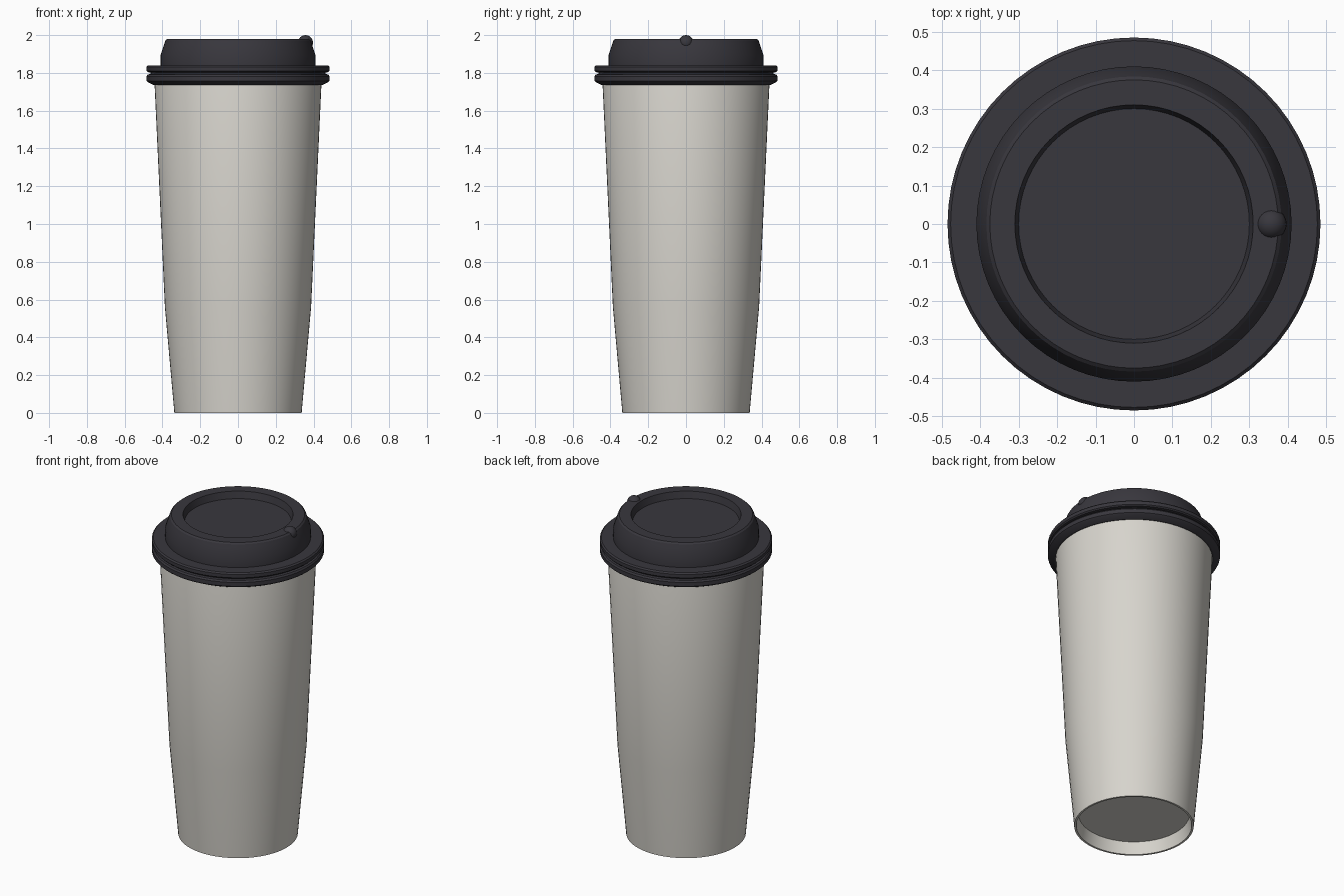
import bpy, bmesh, math

if "Cube" in bpy.data.objects:
    bpy.data.objects.remove(bpy.data.objects["Cube"])

SEGMENTS = 64


def material(name, color):
    m = bpy.data.materials.new(name)
    m.diffuse_color = (*color, 1)
    m.use_nodes = True
    m.node_tree.nodes["Principled BSDF"].inputs["Base Color"].default_value = m.diffuse_color
    return m


def lathe(name, profile, mat, angle=25):
    """Spin an (r, z) profile round the z axis; r = 0 makes a closing pole."""
    bm = bmesh.new()
    verts = [bm.verts.new((r, 0, z)) for r, z in profile]
    edges = [bm.edges.new(pair) for pair in zip(verts, verts[1:])]
    bmesh.ops.spin(bm, geom=verts + edges, cent=(0, 0, 0), axis=(0, 0, 1),
                   angle=math.tau, steps=SEGMENTS, use_duplicate=False)
    bmesh.ops.remove_doubles(bm, verts=bm.verts, dist=1e-5)
    bmesh.ops.recalc_face_normals(bm, faces=bm.faces)
    mesh = bpy.data.meshes.new(name)
    bm.to_mesh(mesh)
    bm.free()
    mesh.materials.append(mat)
    obj = bpy.data.objects.new(name, mesh)
    bpy.context.collection.objects.link(obj)
    smooth(obj, angle)
    return obj


def smooth(obj, angle):
    bpy.ops.object.select_all(action='DESELECT')
    obj.select_set(True)
    bpy.context.view_layer.objects.active = obj
    bpy.ops.object.shade_smooth_by_angle(angle=math.radians(angle))


paper = material("warm_white_paper", (0.68, 0.66, 0.61))
plastic = material("charcoal_plastic", (0.040, 0.038, 0.047))

# Paper cup with a recessed base
lathe("cup_body", [
    (0, 0.075), (0.312, 0.075), (0.325, 0.0), (0.337, 0.0),
    (0.387, 0.56), (0.442, 1.745), (0.43, 1.79), (0, 1.79),
], paper)

# Lid: two stacked clamping rings, raised dome and sunken drinking surface
lathe("lid", [
    (0, 1.75), (0.425, 1.75), (0.43, 1.737), (0.45, 1.737),
    (0.479, 1.752), (0.485, 1.758), (0.485, 1.782), (0.478, 1.792),
    (0.462, 1.794), (0.462, 1.802),
    (0.478, 1.804), (0.485, 1.811), (0.485, 1.832), (0.477, 1.840),
    (0.410, 1.840), (0.410, 1.895), (0.390, 1.955), (0.384, 1.972),
    (0.375, 1.980), (0.310, 1.980), (0.300, 1.938), (0, 1.938),
], plastic)

# Small round stopper on the lid's edge
bpy.ops.mesh.primitive_uv_sphere_add(segments=24, ring_count=12, radius=0.04,
                                     location=(0.357, 0, 1.96))
stopper = bpy.context.object
stopper.name = "lid_stopper"
stopper.data.materials.append(plastic)
smooth(stopper, 40)
